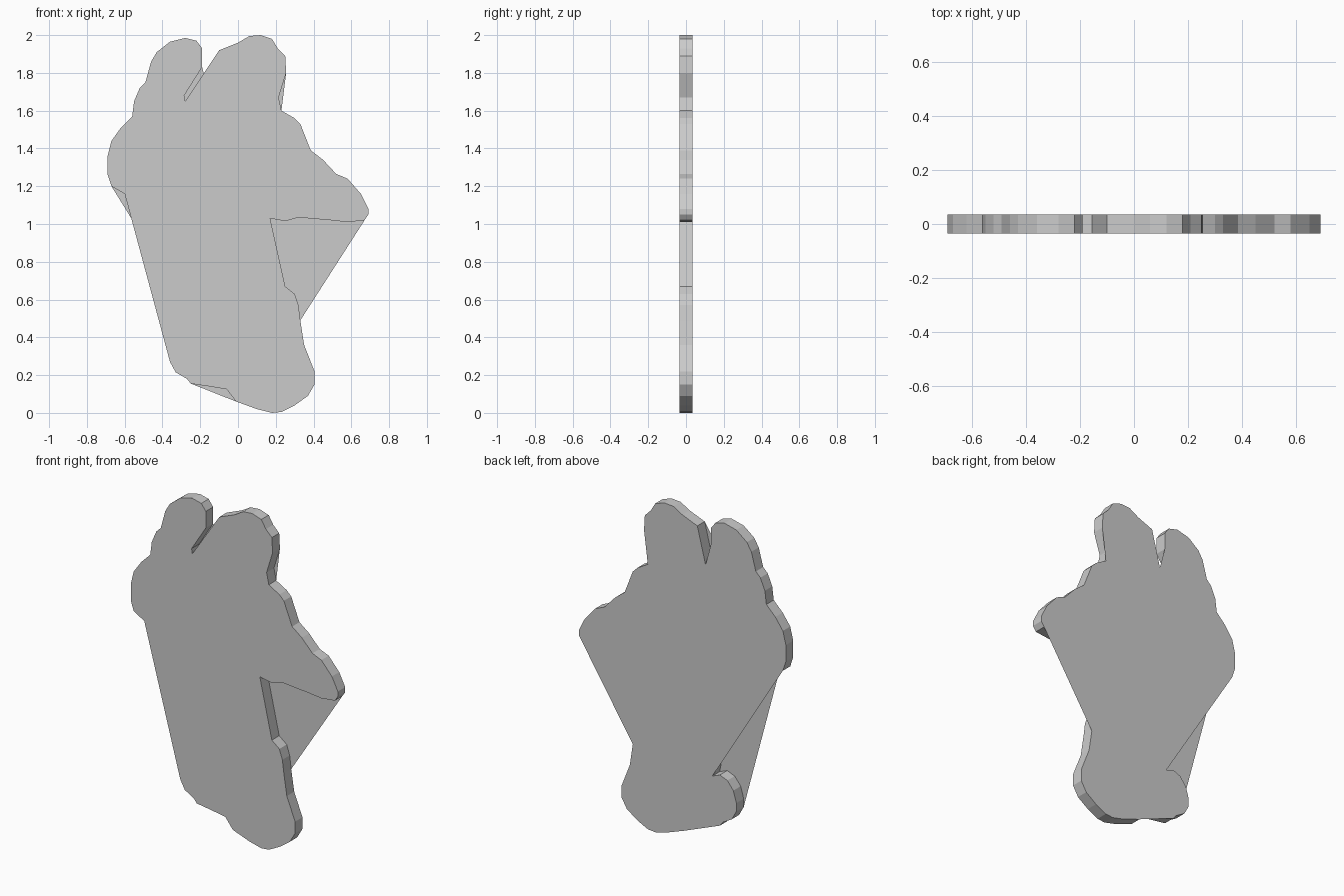
import bpy
import bmesh

HALF = 0.035  # half thickness of the plate

# Rim outline, clockwise from the front, as (faces that follow it, x/z points).
# F = front face, B = back face; the other face spans straight across.
upper = [
    ("FB", [(-.67, 1.2), (-.69, 1.26), (-.69, 1.36), (-.67, 1.44), (-.62, 1.51),
            (-.56, 1.57), (-.55, 1.65), (-.52, 1.72), (-.49, 1.75), (-.46, 1.86),
            (-.43, 1.91), (-.36, 1.965), (-.28, 1.985), (-.22, 1.97),
            (-.19, 1.93), (-.19, 1.83)]),
    ("F", [(-.285, 1.68), (-.28, 1.65)]),          # slit between the top lobes
    ("B", [(-.155, 1.70)]),
    ("FB", [(-.10, 1.92), (0, 1.96), (.06, 1.995), (.12, 2.0), (.18, 1.98),
            (.21, 1.93), (.25, 1.89), (.255, 1.8)]),
    ("F", [(.215, 1.67)]),
    ("FB", [(.23, 1.6), (.30, 1.56), (.33, 1.53), (.385, 1.39), (.45, 1.34),
            (.52, 1.265), (.58, 1.24), (.65, 1.16), (.69, 1.08), (.69, 1.05),
            (.67, 1.02)]),
]
lower = [
    ("F", [(.58, 1.01), (.49, 1.02), (.32, 1.035), (.25, 1.015), (.17, 1.03),
           (.25, .67), (.3, .63), (.32, .57)]),    # right notch
    ("FB", [(.33, .49), (.35, .36), (.405, .22), (.405, .15), (.37, .09),
            (.3, .04), (.23, .005), (.18, 0), (.1, .02), (-.01, .06)]),
    ("F", [(-.06, .125), (-.15, .14)]),            # bottom notch
    ("FB", [(-.25, .155), (-.27, .18), (-.33, .215), (-.36, .27)]),
    ("B", [(-.36, .32), (-.34, .39), (-.30, .44), (-.25, .46), (-.2, .44)]),
    ("", [(-.25, .7), (-.53, 1.17)]),              # hidden left notch
    ("F", [(-.6, 1.16)]),
]


def build_plate(name, segments):
    bm = bmesh.new()
    rim, front, back = [], [], []
    for faces, points in segments:
        for x, z in points:
            f = bm.verts.new((x, -HALF, z))
            b = bm.verts.new((x, HALF, z))
            rim.append((f, b))
            if "F" in faces:
                front.append(f)
            if "B" in faces:
                back.append(b)
    # rim walls
    for (f0, b0), (f1, b1) in zip(rim, rim[1:] + rim[:1]):
        bm.faces.new((f0, b0, b1, f1))
    # front and back faces
    caps = [bm.faces.new(front[::-1]), bm.faces.new(back)]
    bm.normal_update()
    bmesh.ops.triangulate(bm, faces=caps)
    mesh = bpy.data.meshes.new(name)
    bm.to_mesh(mesh)
    bm.free()
    obj = bpy.data.objects.new(name, mesh)
    bpy.context.collection.objects.link(obj)
    return obj


build_plate("flat_cutout_plate", upper + lower)
